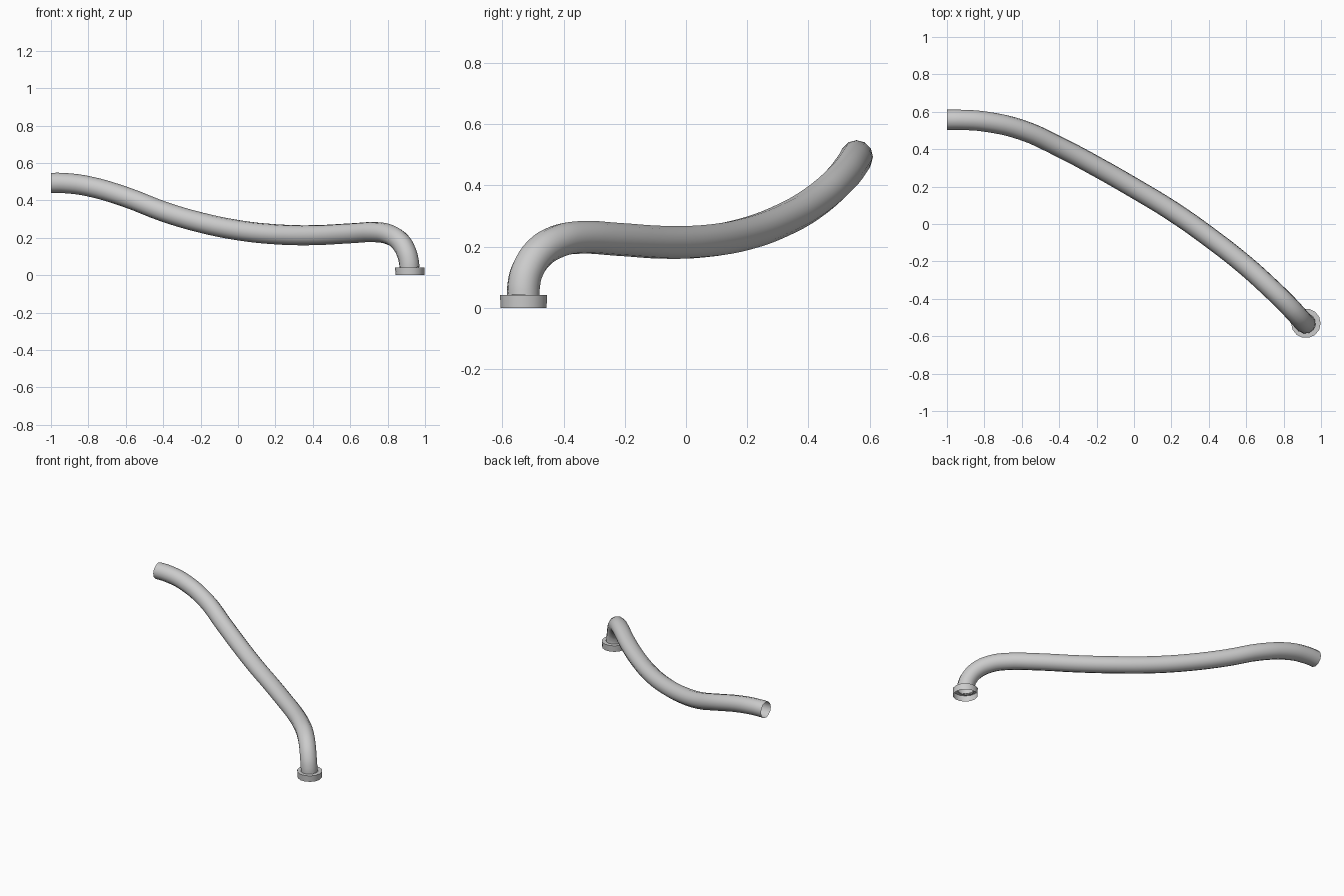
import bpy, bmesh, math

if "Cube" in bpy.data.objects:
    bpy.data.objects.remove(bpy.data.objects["Cube"])

# pipe: round sweep along a smooth centreline, open at both ends
PATH = [
    (-1.0, 0.557, 0.494), (-0.93, 0.557, 0.493), (-0.8, 0.548, 0.476), (-0.6, 0.503, 0.418),
    (-0.4, 0.413, 0.341), (-0.2, 0.307, 0.282), (0.0, 0.193, 0.241),
    (0.2, 0.072, 0.219), (0.4, -0.068, 0.214), (0.6, -0.225, 0.224),
    (0.74, -0.352, 0.230), (0.81, -0.42, 0.217), (0.868, -0.482, 0.178), (0.902, -0.52, 0.118),
    (0.914, -0.531, 0.07), (0.917, -0.532, 0.038),
]
curve = bpy.data.curves.new("pipe_path", 'CURVE')
curve.dimensions = '3D'
curve.bevel_depth = 0.054
curve.bevel_resolution = 4
curve.resolution_u = 4
spline = curve.splines.new('BEZIER')
spline.bezier_points.add(len(PATH) - 1)
for bp, co in zip(spline.bezier_points, PATH):
    bp.co = co
    bp.handle_left_type = bp.handle_right_type = 'AUTO'
temp = bpy.data.objects.new("pipe_path", curve)
bpy.context.collection.objects.link(temp)
bpy.context.view_layer.update()
mesh = bpy.data.meshes.new_from_object(temp.evaluated_get(bpy.context.evaluated_depsgraph_get()))
bpy.data.objects.remove(temp)
pipe = bpy.data.objects.new("pipe", mesh)
bpy.context.collection.objects.link(pipe)

# collar: flared outer wall and top ledge, open underneath
SIDES = 14
bm = bmesh.new()
rings = []
for r, z in [(0.077, 0.0), (0.079, 0.042), (0.052, 0.042)]:
    rings.append([bm.verts.new((0.919 + r * math.cos(2 * math.pi * i / SIDES),
                                -0.531 + r * math.sin(2 * math.pi * i / SIDES), z))
                  for i in range(SIDES)])
for a, b in zip(rings, rings[1:]):
    for i in range(SIDES):
        j = (i + 1) % SIDES
        bm.faces.new((a[i], a[j], b[j], b[i]))
mesh = bpy.data.meshes.new("collar")
bm.to_mesh(mesh)
bm.free()
collar = bpy.data.objects.new("collar", mesh)
bpy.context.collection.objects.link(collar)

# smooth shading with crisp collar edges
for ob in (pipe, collar):
    bpy.ops.object.select_all(action='DESELECT')
    ob.select_set(True)
    bpy.context.view_layer.objects.active = ob
    bpy.ops.object.shade_smooth_by_angle(angle=math.radians(40))
